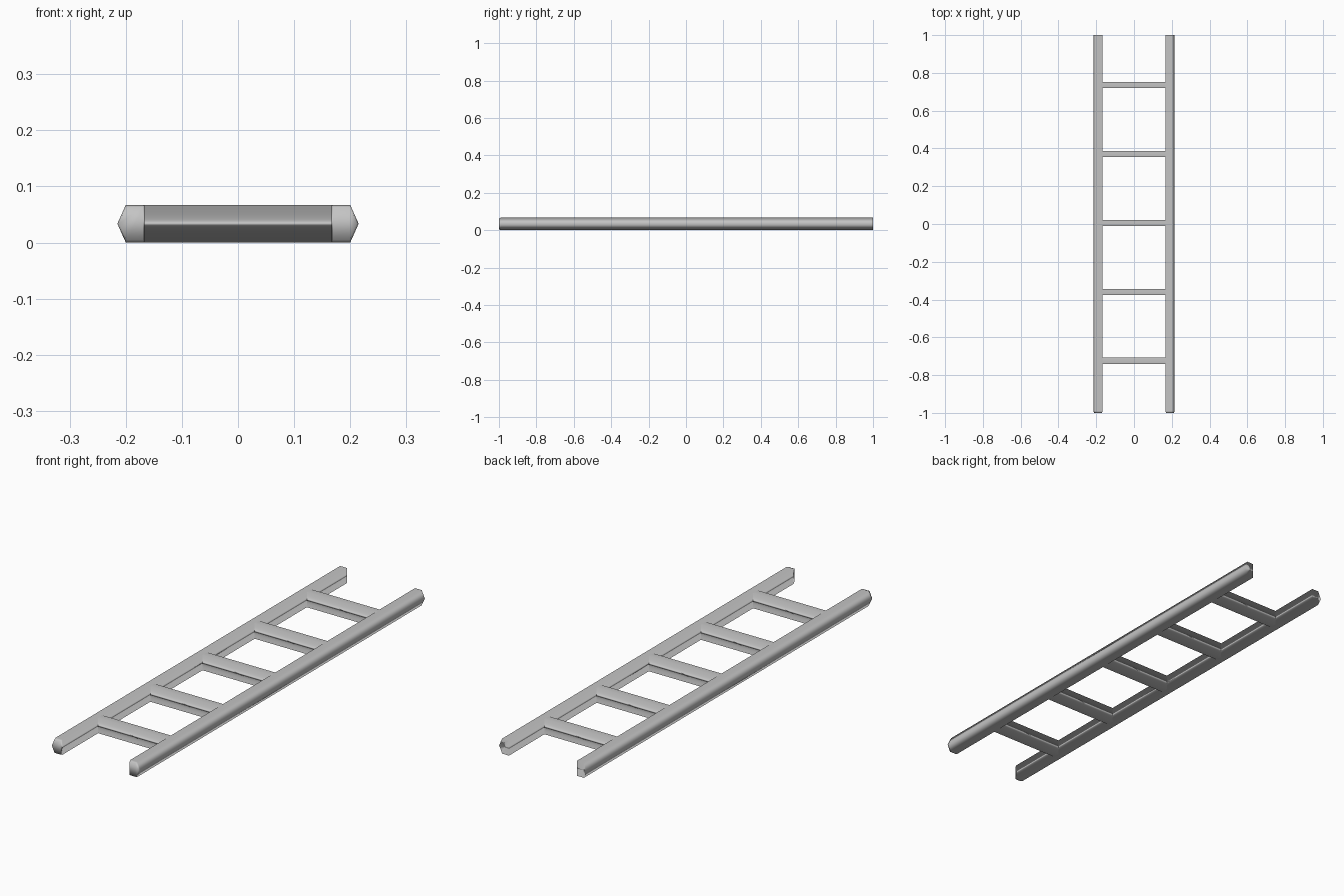
import bpy, bmesh
from mathutils import Vector

cube = bpy.data.objects.get("Cube")
if cube:
    bpy.data.objects.remove(cube, do_unlink=True)

HEIGHT = 0.067
MID = HEIGHT / 2
INNER = 0.167      # inner wall of the rails
SOFT = 0.08        # slight sideways lean of the soft edge normals

steel = bpy.data.materials.new("light grey metal")
steel.use_nodes = True
COLOUR = (0.55, 0.55, 0.55, 1)
steel.diffuse_color = COLOUR
steel.node_tree.nodes["Principled BSDF"].inputs["Base Color"].default_value = COLOUR


def loft(name, rings):
    """Skin a row of closed sections of (point, normal) pairs and cap both ends."""
    bm = bmesh.new()
    loops = [[bm.verts.new(point) for point, _ in ring] for ring in rings]
    for a, b in zip(loops, loops[1:]):
        for i in range(len(a)):
            j = (i + 1) % len(a)
            bm.faces.new((a[i], a[j], b[j], b[i]))
    bm.faces.new(loops[0])
    bm.faces.new(loops[-1])
    bmesh.ops.recalc_face_normals(bm, faces=bm.faces)
    mesh = bpy.data.meshes.new(name)
    bm.to_mesh(mesh)
    bm.free()
    mesh.materials.append(steel)
    # Soft shading that keeps the broad top and bottom flat
    mesh.shade_smooth()
    normals = [Vector(normal).normalized() for ring in rings for _, normal in ring]
    mesh.normals_split_custom_set_from_vertices(normals)
    bpy.context.collection.objects.link(bpy.data.objects.new(name, mesh))


# Side rails: flat inside, ridged outside, with a small bevelled front end
rail = [((INNER, 0), (-SOFT, -1)), ((0.2, 0), (0, -1)), ((0.215, MID), (1, 0)),
        ((0.2, HEIGHT), (0, 1)), ((INNER, HEIGHT), (-SOFT, 1))]


def rail_ring(side, y, scale, forward):
    centre = 0.188
    return [((side * (centre + (x - centre) * scale), y, MID + (z - MID) * scale),
             (side * nx, -forward, nz)) for (x, z), (nx, nz) in rail]


for side, name in ((1, "left_rail"), (-1, "right_rail")):
    loft(name, [rail_ring(side, -1, 0.88, 1.2),
                rail_ring(side, -0.99, 1, 0),
                rail_ring(side, 1, 1, 0)])

# Rungs: flat bars, evenly spaced and let a little into the rails
rung = [(-0.016, 0), (0.016, 0), (0.016, HEIGHT), (-0.016, HEIGHT)]
for i in range(5):
    centre = 0.006 + (i - 2) * 0.365
    loft(f"rung_{i + 1}",
         [[((x, centre + y, z), (0, SOFT if y > 0 else -SOFT, 1 if z else -1))
           for y, z in rung]
          for x in (-INNER - 0.004, INNER + 0.004)])
